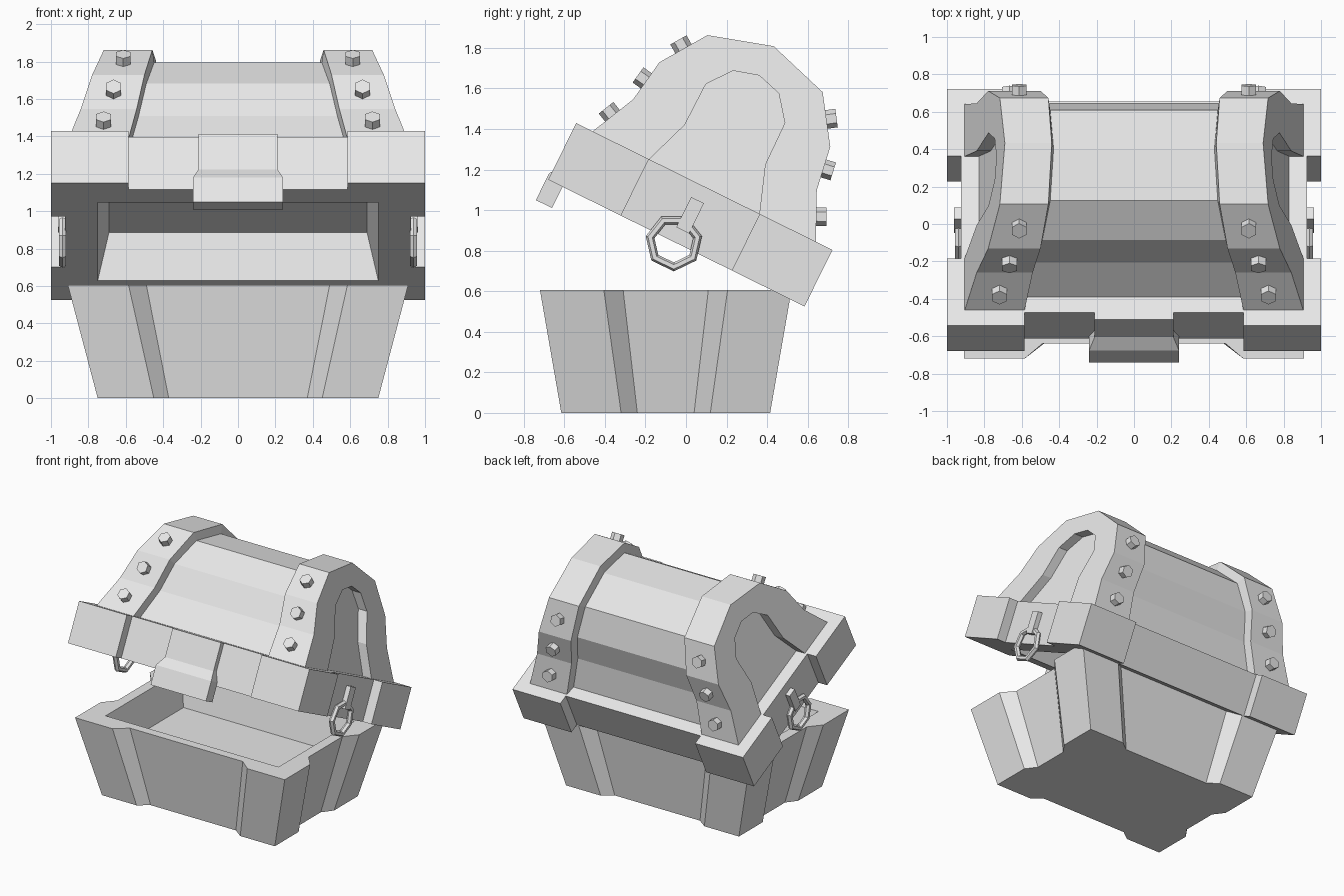
import bpy, bmesh, math
from mathutils import Matrix, Vector

if "Cube" in bpy.data.objects:
    bpy.data.objects.remove(bpy.data.objects["Cube"])

grey = bpy.data.materials.new("light_grey")
grey.diffuse_color = (0.8, 0.8, 0.8, 1)
grey.use_nodes = True
grey.node_tree.nodes["Principled BSDF"].inputs["Base Color"].default_value = grey.diffuse_color

# The lid is modelled upright with its underside at zero, then tilted open
LID = Matrix.Translation((0, -0.0475, 0.8375)) @ Matrix.Rotation(math.radians(-26.3), 4, 'X')
ID = Matrix.Identity(4)


def finish(name, bm, matrix=ID):
    bmesh.ops.recalc_face_normals(bm, faces=bm.faces)
    mesh = bpy.data.meshes.new(name)
    bm.to_mesh(mesh)
    bm.free()
    mesh.materials.append(grey)
    ob = bpy.data.objects.new(name, mesh)
    ob.matrix_world = matrix
    bpy.context.collection.objects.link(ob)
    return ob


def loft(name, loops, matrix=ID, start=True, end=True, closed=True):
    """Skin a row of loops that share a point count."""
    bm = bmesh.new()
    rows = [[bm.verts.new(p) for p in loop] for loop in loops]
    n = len(rows[0])
    for a, b in zip(rows, rows[1:]):
        for i in range(n if closed else n - 1):
            j = (i + 1) % n
            bm.faces.new((a[i], a[j], b[j], b[i]))
    if start:
        bm.faces.new(rows[0])
    if end:
        bm.faces.new(rows[-1])
    return finish(name, bm, matrix)


def plan(hx, hy, ix, iy, d, c, z, cy=0):
    """Rectangle with recessed panels between four corner posts."""
    q = [(hx - d, iy - c), (hx, iy), (hx, hy), (ix, hy), (ix - c, hy - d)]
    r = q[::-1]
    pts = q + [(-x, y) for x, y in r] + [(-x, -y) for x, y in q] + [(x, -y) for x, y in r]
    return [(x, y + cy, z) for x, y in pts]


def rect(hx, hy, z, cy=0):
    return [(hx, hy + cy, z), (-hx, hy + cy, z), (-hx, -hy + cy, z), (hx, -hy + cy, z)]


def cut(target, cutter):
    cutter.hide_render = True
    cutter.hide_viewport = True
    mod = target.modifiers.new("hollow", 'BOOLEAN')
    mod.operation = 'DIFFERENCE'
    mod.solver = 'EXACT'
    mod.object = cutter


# Chest body with a hollow tray
body = loft("chest_body", [plan(0.75, 0.515, 0.45, 0.22, 0.06, 0.08, 0, -0.1),
                           plan(0.91, 0.62, 0.585, 0.305, 0.08, 0.095, 0.605, -0.1)])
cut(body, loft("body_cutter", [rect(0.69, 0.41, 0.35, -0.1), rect(0.75, 0.47, 0.605, -0.1),
                               rect(0.75, 0.47, 0.7, -0.1)]))

# Lid rim with a shallow hollow underneath
rim = loft("lid_rim", [plan(1, 0.705, 0.585, 0.305, 0.075, 0, z) for z in (0, 0.311)], LID)
cut(rim, loft("rim_cutter", [rect(0.75, 0.47, -0.1), rect(0.75, 0.47, 0),
                             rect(0.69, 0.41, 0.256)], LID))


# Arch profiles as (depth, height), mirrored front to back
def arch(half):
    return [(-u, v) for u, v in half] + half[-2::-1]


outer = arch([(0.617, 0.305), (0.505, 0.541), (0.47, 0.762), (0.317, 0.987), (0, 1.083)])
core = arch([(0.54, 0.305), (0.44, 0.53), (0.408, 0.74), (0.27, 0.935), (0, 1.015)])
niche = arch([(0.305, 0.305), (0.221, 0.541), (0.217, 0.768), (0.125, 0.886), (0, 0.922)])


def x_out(v):
    return 0.905 - 0.278 * (v - 0.311)


def x_in(v):
    return 0.585 - 0.188 * (v - 0.311)


# Curved lid panel between the end bands
loft("lid_panel", [[(s * (x_in(v) + 0.03), u, v) for u, v in core] for s in (-1, 1)], LID)

for s, side in ((-1, "left"), (1, "right")):
    # End band with an arched niche in its outer face
    loft(side + "_lid_band", [
        [(s * (x_in(o[1]) - 0.01), u, v) for (u, v), o in zip(core, outer)],
        [(s * x_in(v), u, v) for u, v in outer],
        [(s * x_out(v), u, v) for u, v in outer],
        [(s * x_out(v), u, v) for u, v in niche],
        [(s * (x_out(v) - 0.075), u, v) for u, v in niche],
    ], LID, start=False, closed=False)

    # Hexagonal bolts in the middle of the lower band facets
    for i in (0, 1, 2, 5, 6, 7):
        a, b = Vector(outer[i]), Vector(outer[i + 1])
        mid, t = (a + b) / 2, (b - a).normalized()
        normal = Vector((0, -t.y, t.x))
        x = s * (x_in(mid.y) + x_out(mid.y)) / 2
        bm = bmesh.new()
        bmesh.ops.create_cone(bm, cap_ends=True, segments=6, radius1=0.046,
                              radius2=0.046, depth=0.08)
        place = Matrix.Translation(Vector((x, mid.x, mid.y)) + normal * 0.01)
        bm.transform(place @ normal.to_track_quat('Z', 'Y').to_matrix().to_4x4())
        finish(side + "_bolt_%d" % i, bm, LID)

    # Handle bracket
    loft(side + "_handle_bracket", [
        [(s * x, u, v) for u, v in ((-0.035, 0.07), (0.035, 0.07), (0.035, 0.236), (-0.035, 0.236))]
        for x in (0.9, 0.962)], LID)

    # Seven-sided handle ring hanging upright
    bm = bmesh.new()
    rows = []
    for k in range(7):
        ang = -math.pi / 2 + k * math.tau / 7
        row = []
        for m in range(6):
            w = m * math.tau / 6
            r = 0.12 + 0.022 * math.cos(w)
            row.append(bm.verts.new((s * (0.938 + 0.022 * math.sin(w)),
                                     -0.06 + r * math.cos(ang), 0.84 + r * math.sin(ang))))
        rows.append(row)
    for k in range(7):
        a, b = rows[k], rows[(k + 1) % 7]
        for m in range(6):
            n = (m + 1) % 6
            bm.faces.new((a[m], a[n], b[n], b[m]))
    finish(side + "_handle_ring", bm)

# Front clasp: flat plate bending out into a wider lip
clasp = [(0.21, -0.67, 0.311), (0.21, -0.67, 0.10), (0.24, -0.715, 0.03), (0.24, -0.715, -0.117)]
loft("clasp", [[(-x, u, v), (x, u, v), (x, -0.626, v), (-x, -0.626, v)] for x, u, v in clasp], LID)
